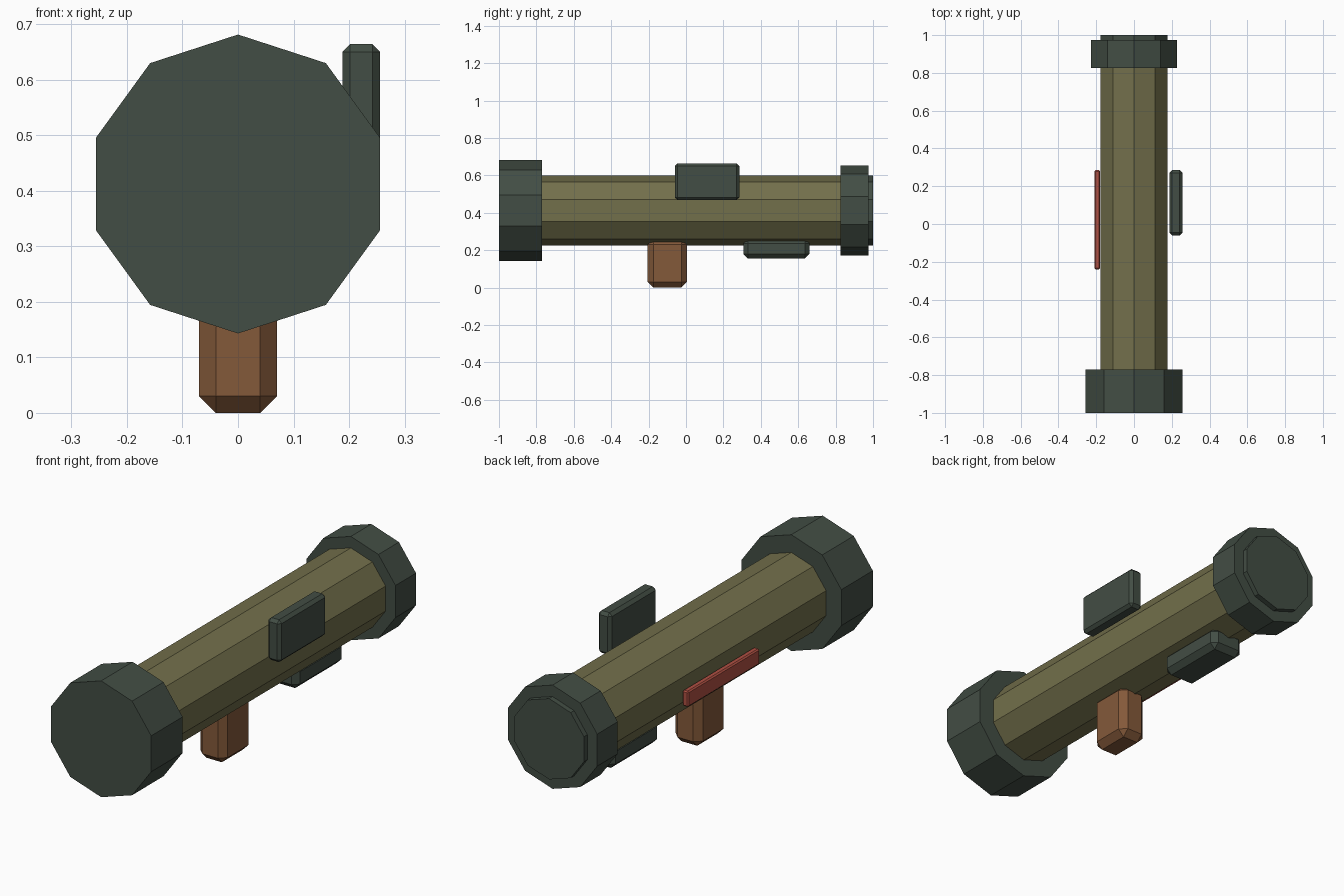
import bpy
import math

if "Cube" in bpy.data.objects:
    bpy.data.objects.remove(bpy.data.objects["Cube"], do_unlink=True)


def material(name, rgb):
    mat = bpy.data.materials.new(name)
    mat.use_nodes = True
    mat.diffuse_color = (*rgb, 1)
    mat.node_tree.nodes["Principled BSDF"].inputs["Base Color"].default_value = (*rgb, 1)
    return mat


dark_green = material("dark green", (0.055, 0.075, 0.058))
olive = material("olive", (0.17, 0.16, 0.07))
brown = material("wood brown", (0.23, 0.10, 0.042))
red = material("red", (0.43, 0.08, 0.055))

AXIS_Z = 0.412


def drum(name, radius, y0, y1, mat):
    """Ten-sided cylinder lying along y with a corner at the top."""
    bpy.ops.mesh.primitive_cylinder_add(
        vertices=10, radius=radius, depth=y1 - y0,
        location=(0, (y0 + y1) / 2, AXIS_Z), rotation=(math.pi / 2, 0, 0))
    obj = bpy.context.object
    obj.name = name
    obj.data.materials.append(mat)


def block(name, low, high, chamfer, mat):
    """Box between two corners with every edge chamfered."""
    bpy.ops.mesh.primitive_cube_add(
        size=1, location=[(a + b) / 2 for a, b in zip(low, high)])
    obj = bpy.context.object
    obj.name = name
    obj.scale = [b - a for a, b in zip(low, high)]
    bpy.ops.object.transform_apply(location=False, rotation=False, scale=True)
    bevel = obj.modifiers.new("chamfer", "BEVEL")
    bevel.width = chamfer
    bevel.segments = 1
    obj.data.materials.append(mat)


# Barrel and its end pieces
drum("barrel", 0.187, -0.9, 0.96, olive)
drum("front_cap", 0.269, -1, -0.77, dark_green)
drum("rear_collar", 0.24, 0.825, 0.975, dark_green)
drum("rear_plug", 0.187, 0.95, 1, dark_green)

# Fittings around the barrel
block("grip", (-0.07, -0.205, 0), (0.07, 0.005, 0.26), 0.03, brown)
block("lower_rest", (-0.085, 0.307, 0.155), (0.085, 0.66, 0.262), 0.025, dark_green)
block("side_sight", (0.188, -0.06, 0.468), (0.256, 0.285, 0.664), 0.014, dark_green)
block("side_stripe", (-0.21, -0.24, 0.34), (-0.18, 0.285, 0.413), 0.006, red)
